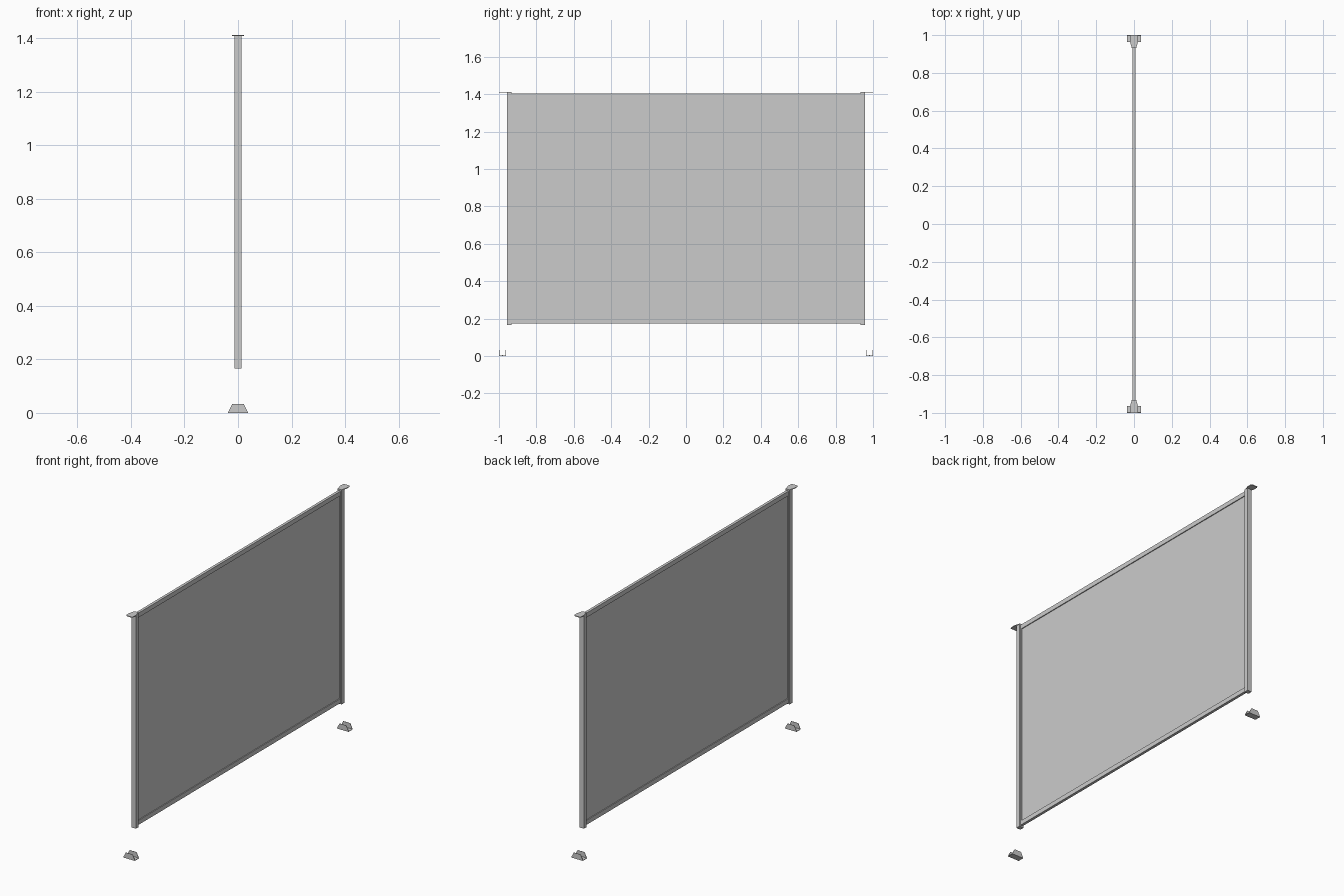
import bpy, bmesh

if "Cube" in bpy.data.objects:
    bpy.data.objects.remove(bpy.data.objects["Cube"])


def prism(name, pts, axis, lo, hi):
    """Extrude a 2D outline along an axis: 'y' uses (x,z) points, 'z' uses (x,y)."""
    bm = bmesh.new()
    put = (lambda a, b, t: (a, t, b)) if axis == 'y' else (lambda a, b, t: (a, b, t))
    face = bm.faces.new([bm.verts.new(put(a, b, lo)) for a, b in pts])
    ext = bmesh.ops.extrude_face_region(bm, geom=[face])
    verts = [v for v in ext['geom'] if isinstance(v, bmesh.types.BMVert)]
    bmesh.ops.translate(bm, verts=verts, vec=put(0, 0, hi - lo))
    bmesh.ops.recalc_face_normals(bm, faces=bm.faces)
    me = bpy.data.meshes.new(name)
    bm.to_mesh(me)
    bm.free()
    ob = bpy.data.objects.new(name, me)
    bpy.context.collection.objects.link(ob)
    return ob


def box(name, hx, y0, y1, z0, z1):
    return prism(name, [(-hx, z0), (hx, z0), (hx, z1), (-hx, z1)], 'y', y0, y1)


def mirror_y(ob):
    m = ob.modifiers.new("mirror", 'MIRROR')
    m.use_axis = (False, True, False)


# Thin infill panel with top and bottom rails
box("panel", 0.003, -0.932, 0.932, 0.199, 1.38)
box("top_rail", 0.008, -0.932, 0.932, 1.378, 1.404)
box("bottom_rail", 0.008, -0.932, 0.932, 0.173, 0.199)

# Slim inner beads down the two sides of the panel
mirror_y(box("side_bead", 0.007, 0.926, 0.932, 0.199, 1.378))

# End posts
mirror_y(box("post", 0.014, 0.932, 0.958, 0.165, 1.408))

# Tapered hook plates on the post tops
outline = [(-0.012, 0.932), (0.012, 0.932), (0.022, 0.968), (0.022, 0.990),
           (0.018, 1.0), (-0.018, 1.0), (-0.022, 0.990), (-0.022, 0.968)]
mirror_y(prism("top_plate", outline, 'z', 1.408, 1.412))

# Floor brackets: base plate, two trapezoid cheeks and a low bolt head
mirror_y(box("bracket_base", 0.037, 0.9625, 1.0, 0.0, 0.003))
cheek = [(-0.037, 0.003), (0.037, 0.003), (0.022, 0.033), (-0.022, 0.033)]
for name, y0 in (("bracket_inner_cheek", 0.9625), ("bracket_outer_cheek", 0.998)):
    mirror_y(prism(name, cheek, 'y', y0, y0 + 0.002))
mirror_y(box("bracket_bolt", 0.004, 0.978, 0.985, 0.003, 0.006))
